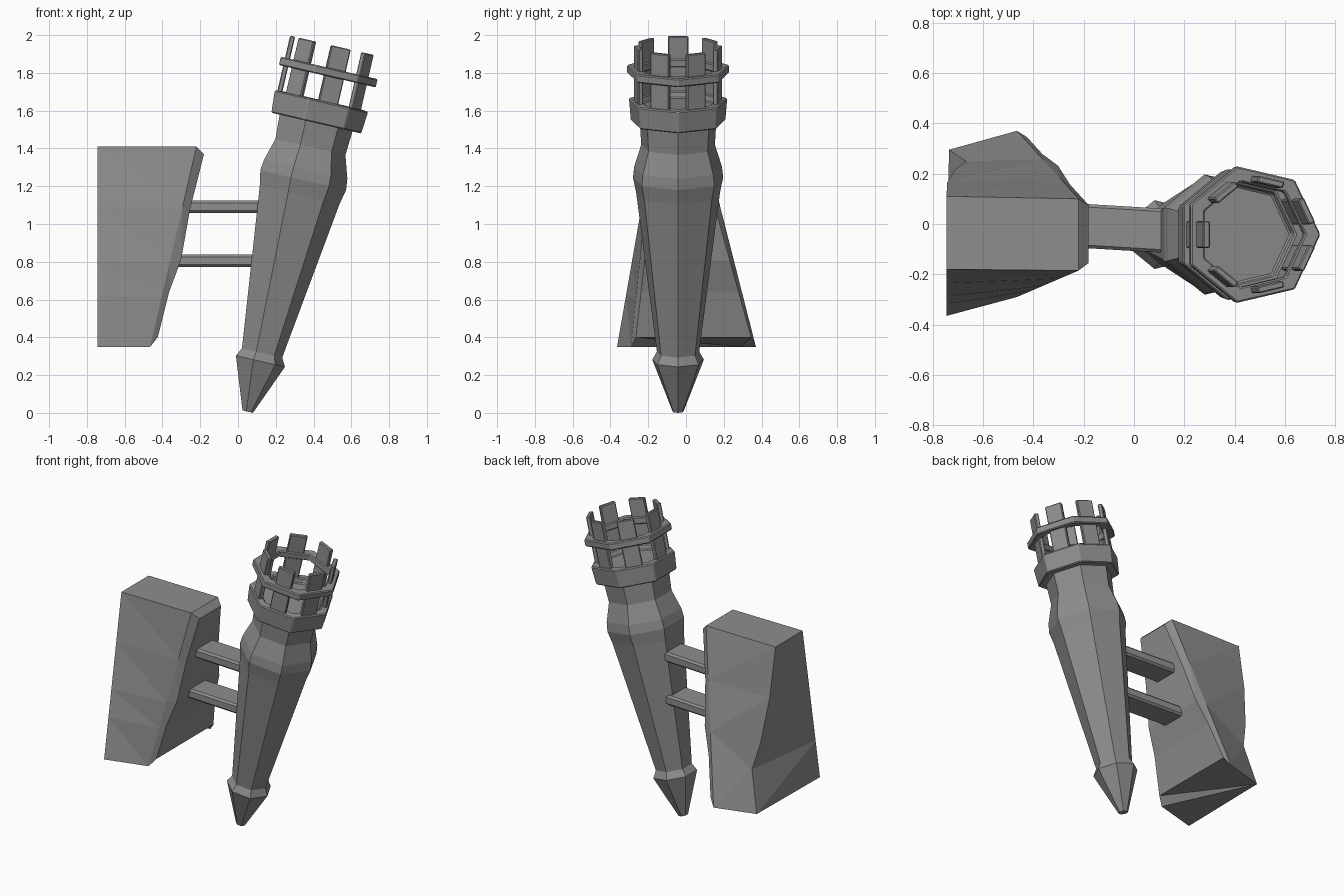
import bpy, bmesh, math
from mathutils import Matrix, Vector

cube = bpy.data.objects.get("Cube")
if cube:
    bpy.data.objects.remove(cube, do_unlink=True)

# Single stone grey material
GREY = (0.27, 0.27, 0.27, 1)
stone = bpy.data.materials.new("stone grey")
stone.use_nodes = True
stone.diffuse_color = GREY
stone.node_tree.nodes["Principled BSDF"].inputs["Base Color"].default_value = GREY

SIDES = 7
TILT = Matrix.Translation((0.05, -0.042, 0.007)) @ Matrix.Rotation(math.radians(13), 4, 'Y')


def finish(name, bm, matrix=Matrix(), bevel=0):
    bmesh.ops.recalc_face_normals(bm, faces=bm.faces)
    mesh = bpy.data.meshes.new(name)
    bm.to_mesh(mesh)
    bm.free()
    mesh.materials.append(stone)
    obj = bpy.data.objects.new(name, mesh)
    obj.matrix_world = matrix
    bpy.context.collection.objects.link(obj)
    if bevel:
        mod = obj.modifiers.new("bevel", 'BEVEL')
        mod.width = bevel
        mod.segments = 1
    return obj


def loft(bm, rings, closed=False):
    """Bridge equal-length vertex rings; cap the ends or close the loop."""
    rings = [[bm.verts.new(p) for p in ring] for ring in rings]
    n = len(rings[0])
    pairs = list(zip(rings, rings[1:])) + ([(rings[-1], rings[0])] if closed else [])
    for a, b in pairs:
        for i in range(n):
            j = (i + 1) % n
            bm.faces.new((a[i], a[j], b[j], b[i]))
    if not closed:
        bm.faces.new(rings[0])
        bm.faces.new(rings[-1])


def turned(name, profile, closed=False, bevel=0):
    """Seven-sided part from (radius, height) pairs along the tilted axis."""
    bm = bmesh.new()
    steps = [math.tau * i / SIDES for i in range(SIDES)]
    loft(bm, [[(r * math.cos(a), r * math.sin(a), h) for a in steps]
              for r, h in profile], closed)
    return finish(name, bm, TILT, bevel)


def box(name, size, matrix, bevel):
    bm = bmesh.new()
    bmesh.ops.create_cube(bm, size=1)
    bmesh.ops.scale(bm, vec=size, verts=bm.verts)
    return finish(name, bm, matrix, bevel)


# Tapered handle with pointed foot and swollen neck
turned("torch_handle", [(0.03, 0), (0.14, 0.275), (0.115, 0.32), (0.228, 1.18),
                        (0.245, 1.26), (0.238, 1.32), (0.2, 1.44), (0.21, 1.6)])
# Collar under the basket
turned("torch_collar", [(0.258, 1.57), (0.268, 1.69), (0.215, 1.695), (0.205, 1.66)], bevel=0.006)
# Hoop around the posts
turned("basket_hoop", [(0.278, 1.825), (0.278, 1.87), (0.215, 1.87), (0.215, 1.825)],
       closed=True, bevel=0.006)
# Upright posts, one on each side of the basket
for i in range(SIDES):
    turn = Matrix.Rotation(math.tau * (i + 0.5) / SIDES, 4, 'Z')
    box(f"basket_post_{i + 1}", (0.027, 0.108, 0.32),
        TILT @ turn @ Matrix.Translation((0.214, 0, 1.83)), 0.005)

# Two support arms
for name, z in (("upper_arm", 1.092), ("lower_arm", 0.805)):
    box(name, (0.6, 0.175, 0.065),
        Matrix.Translation((-0.06, -0.016, z)) @ Matrix.Rotation(-0.06, 4, 'Z'), 0.012)

# Twisted wall block, lofted from base to top, with a chamfered front
base = [(-0.735, 0.295, 0.35), (-0.465, 0.37, 0.35), (-0.425, 0.345, 0.4),
        (-0.425, -0.265, 0.4), (-0.465, -0.29, 0.35), (-0.745, -0.365, 0.35)]
top = [(-0.745, 0.11, 1.41), (-0.22, 0.1, 1.41), (-0.18, 0.075, 1.37),
       (-0.18, -0.155, 1.37), (-0.22, -0.185, 1.41), (-0.745, -0.18, 1.41)]


def section(t, push):
    ring = [Vector(a).lerp(Vector(b), t) for a, b in zip(base, top)]
    for i, dx in push.items():
        ring[i].x += dx
    return ring


bm = bmesh.new()
loft(bm, [section(0, {}), section(0.25, {0: 0.07}), section(0.42, {0: 0.03, 2: 0.02, 3: 0.02}),
          section(0.7, {}), section(1, {})])
bmesh.ops.triangulate(bm, faces=bm.faces)
finish("wall_block", bm)
